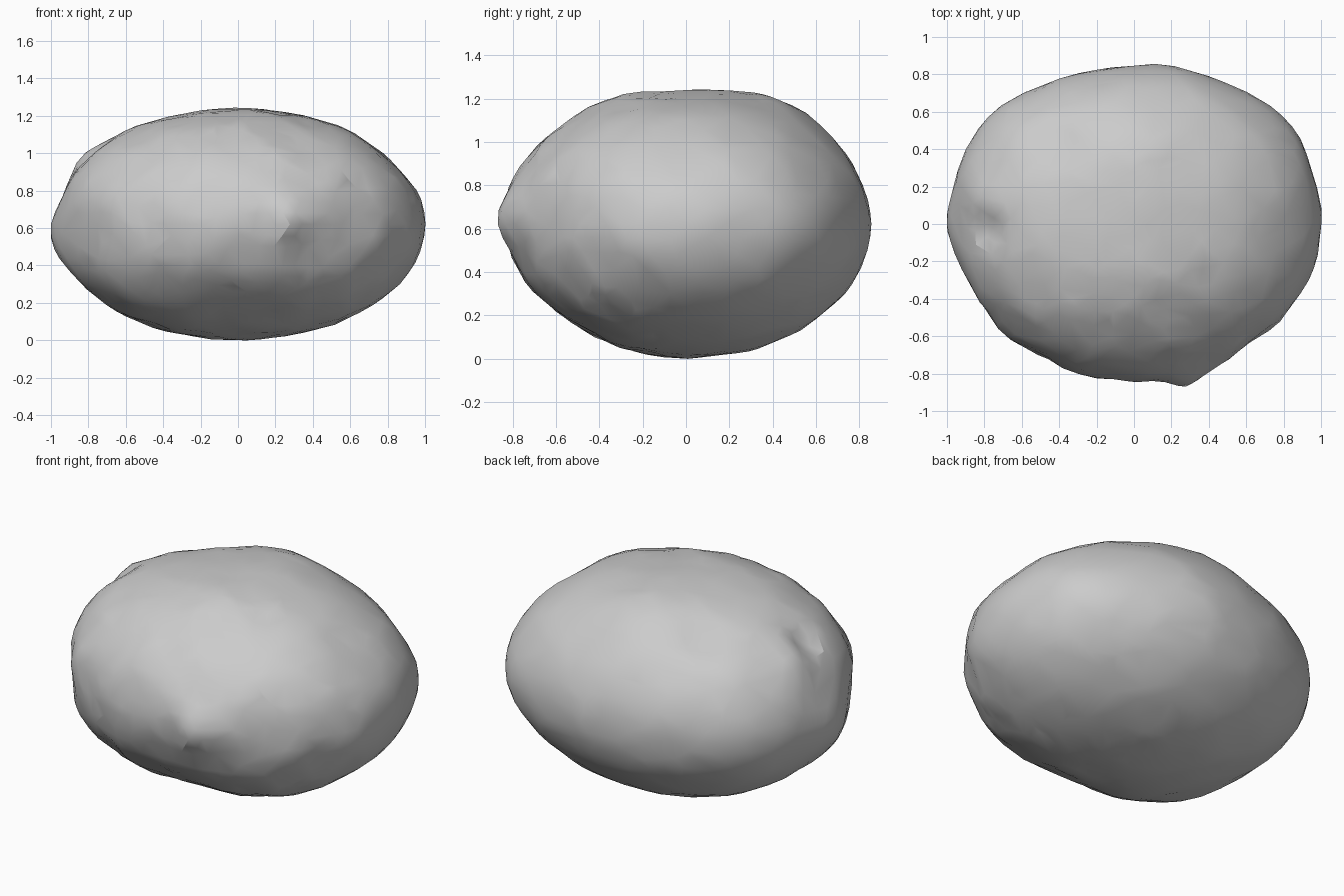
import bpy
import bmesh
import math
from mathutils import Vector, noise

old = bpy.data.objects.get("Cube")
if old:
    bpy.data.objects.remove(old, do_unlink=True)

HALF = Vector((0.985, 0.835, 0.615))
FULLNESS = 2.1  # 2 is an ellipsoid, higher is boxier

# Landmarks on the rock: centre (relative to the middle), height, radius
FEATURES = [
    # Broad swellings and flats
    ((0.78, 0.54, 0.0), 0.04, 0.28),
    ((-0.76, 0.54, 0.0), 0.03, 0.25),
    ((0.18, 0.82, 0.0), 0.025, 0.28),
    ((0.0, 0.42, 0.54), 0.035, 0.28),
    ((0.0, -0.32, 0.57), 0.012, 0.22),
    ((0.98, 0.05, 0.0), 0.015, 0.3),
    ((-0.86, -0.38, 0.0), -0.045, 0.22),
    ((-0.55, -0.7, 0.0), -0.025, 0.22),
    ((0.65, -0.65, 0.0), -0.025, 0.2),
    ((0.0, -0.6, -0.42), -0.04, 0.28),
    ((-0.72, 0.0, -0.42), -0.015, 0.25),
    ((0.82, 0.0, 0.32), -0.02, 0.22),
    ((-0.95, 0.0, 0.16), -0.025, 0.15),
    # Pointed end, pit and its rim
    ((-0.985, 0.0, -0.04), 0.025, 0.14),
    ((-0.78, -0.03, 0.38), -0.05, 0.09),
    ((-0.80, 0.14, 0.34), 0.02, 0.13),
    # Front knob, the groove beside it and the hollow under it
    ((0.27, -0.81, 0.03), 0.06, 0.13),
    ((0.15, -0.83, 0.00), -0.03, 0.07),
    ((0.38, -0.76, -0.14), -0.02, 0.11),
    # Chips in the front and sides
    ((-0.38, -0.68, -0.34), -0.02, 0.12),
    ((0.35, -0.55, 0.40), -0.015, 0.16),
    ((0.84, -0.42, -0.12), -0.02, 0.1),
    ((0.66, 0.55, 0.2), -0.02, 0.1),
    # Dimple on top with a raised edge
    ((-0.42, 0.40, 0.46), -0.03, 0.12),
    ((-0.62, 0.45, 0.36), 0.02, 0.14),
]


def stone_point(d):
    """Stone surface point for a unit direction."""
    q = Vector(a / b for a, b in zip(d, HALF))
    p = d / sum(abs(c) ** FULLNESS for c in q) ** (1 / FULLNESS)
    n = Vector(c / (b * b) for c, b in zip(p, HALF)).normalized()
    # The front is rougher than the weathered back
    rough = 0.016 if p.y < -0.15 else 0.009
    h = rough * noise.noise(p * 5.5) + 0.4 * rough * noise.noise(p * 12)
    for centre, height, radius in FEATURES:
        r = (p - Vector(centre)).length / radius
        h += height * math.exp(-r * r)
    return p + n * h


# Stone body, resting on the ground
bm = bmesh.new()
bmesh.ops.create_icosphere(bm, subdivisions=5, radius=1)
for v in bm.verts:
    v.co = stone_point(v.co.normalized())
ground = min(v.co.z for v in bm.verts)
bmesh.ops.translate(bm, verts=bm.verts, vec=(0, 0, -ground))

mesh = bpy.data.meshes.new("boulder")
bm.to_mesh(mesh)
bm.free()
rock = bpy.data.objects.new("boulder", mesh)
bpy.context.collection.objects.link(rock)

stone = bpy.data.materials.new("grey stone")
stone.use_nodes = True
colour = (0.6, 0.6, 0.6, 1)
stone.diffuse_color = colour
stone.node_tree.nodes["Principled BSDF"].inputs["Base Color"].default_value = colour
mesh.materials.append(stone)

# Irregular chipped triangles, smoothed except at sharp breaks
chip = rock.modifiers.new("chips", 'DECIMATE')
chip.ratio = 0.4
bpy.context.view_layer.objects.active = rock
rock.select_set(True)
bpy.ops.object.modifier_apply(modifier=chip.name)
bpy.ops.object.shade_smooth_by_angle(angle=math.radians(25))
